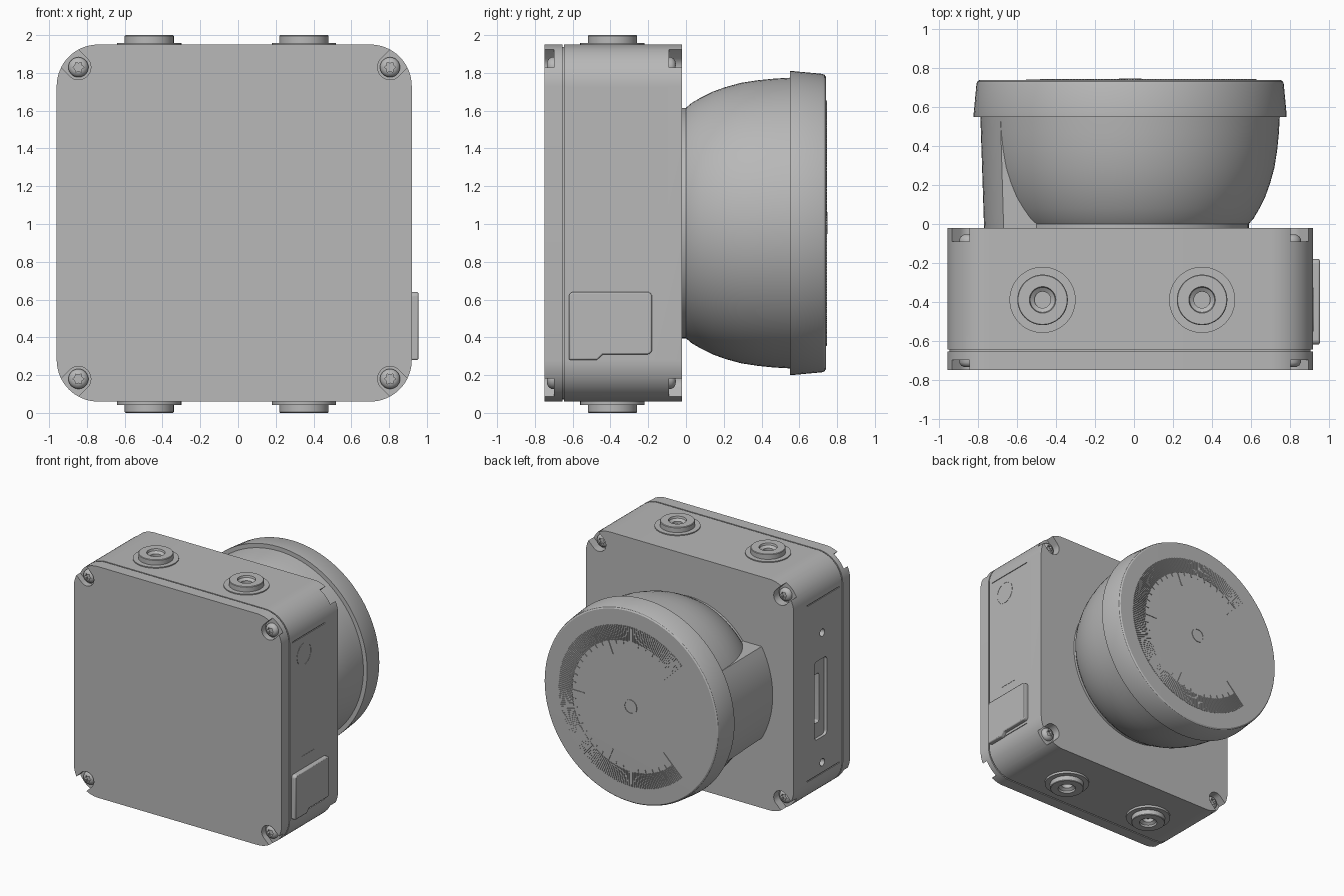
import bpy, bmesh, math
from mathutils import Vector, Matrix

if "Cube" in bpy.data.objects:
    bpy.data.objects.remove(bpy.data.objects["Cube"], do_unlink=True)

CX, CZ = -0.02, 1.005          # centre of the housing and head
HALF_W, HALF_H = 0.94, 0.945

grey = bpy.data.materials.new("housing_grey")
grey.use_nodes = True
grey.diffuse_color = (0.48, 0.48, 0.48, 1)
grey.node_tree.nodes["Principled BSDF"].inputs["Base Color"].default_value = (0.48, 0.48, 0.48, 1)
parts = []


def finish(name, bm):
    bmesh.ops.recalc_face_normals(bm, faces=bm.faces)
    mesh = bpy.data.meshes.new(name)
    bm.to_mesh(mesh)
    bm.free()
    mesh.materials.append(grey)
    ob = bpy.data.objects.new(name, mesh)
    bpy.context.collection.objects.link(ob)
    parts.append(ob)
    return ob


def prism(name, pts, axis, a, b, end_pts=None):
    """Extrude a 2D outline along x (outline y,z) or y (outline x,z)."""
    bm = bmesh.new()

    def ring(outline, h):
        return [bm.verts.new((h, p, q) if axis == "x" else (p, h, q)) for p, q in outline]
    lo, hi = ring(pts, a), ring(end_pts or pts, b)
    bm.faces.new(lo)
    bm.faces.new(hi)
    for i in range(len(lo)):
        j = (i + 1) % len(lo)
        bm.faces.new((lo[i], lo[j], hi[j], hi[i]))
    return finish(name, bm)


def rounded(cx, cy, w, h, r, seg=10):
    pts = []
    for k, (sx, sy) in enumerate(((1, 1), (-1, 1), (-1, -1), (1, -1))):
        for i in range(seg + 1):
            t = math.pi / 2 * (k + i / seg)
            pts.append((cx + sx * (w - r) + r * math.cos(t), cy + sy * (h - r) + r * math.sin(t)))
    return pts


def circle(cx, cy, r, seg=32):
    return [(cx + r * math.cos(2 * math.pi * i / seg), cy + r * math.sin(2 * math.pi * i / seg))
            for i in range(seg)]


def lathe(name, profile, origin, direction, seg=48):
    """Turn (radius, height) points about an axis; ends close at the axis."""
    rot = Vector((0, 0, 1)).rotation_difference(Vector(direction)).to_matrix()
    bm = bmesh.new()
    rows = []
    for r, h in profile:
        n = 1 if r == 0 else seg
        rows.append([bm.verts.new(Vector(origin) + rot @ Vector(
            (r * math.cos(2 * math.pi * i / seg), r * math.sin(2 * math.pi * i / seg), h)))
            for i in range(n)])
    for u, v in zip(rows, rows[1:]):
        for i in range(seg):
            j = (i + 1) % seg
            quad = [u[i % len(u)], u[j % len(u)], v[j % len(v)], v[i % len(v)]]
            bm.faces.new(list(dict.fromkeys(quad)))
    return finish(name, bm)


def cut(target, cutters):
    """Subtract the cutters, bake the result and remove them."""
    for c in cutters:
        c.hide_render = True
        m = target.modifiers.new("cut", "BOOLEAN")
        m.operation, m.object, m.solver = "DIFFERENCE", c, "EXACT"
    dg = bpy.context.evaluated_depsgraph_get()
    dg.update()
    mesh = bpy.data.meshes.new_from_object(target.evaluated_get(dg))
    target.modifiers.clear()
    target.data = mesh
    for c in cutters:
        parts.remove(c)
        bpy.data.objects.remove(c, do_unlink=True)


# Housing: deep body, seam core and front lid
outline = rounded(CX, CZ, HALF_W, HALF_H, 0.22, 16)
body = prism("housing_body", outline, "y", -0.645, -0.02)
prism("seam_core", rounded(CX, CZ, HALF_W - 0.012, HALF_H - 0.012, 0.21, 16), "y", -0.66, -0.63)
lid = prism("front_lid", outline, "y", -0.75, -0.655)

# Corner notches, open towards the outer corner
corners = [(sx, sz) for sx in (-1, 1) for sz in (-1, 1)]
screw_at = {c: (CX + c[0] * 0.825, CZ + c[1] * 0.825) for c in corners}


def notch(c, a, b):
    x, z = screw_at[c]
    ang = math.atan2(c[1], c[0])
    pts = [(0.3, -0.066)] + [(0.066 * math.cos(t), 0.066 * math.sin(t)) for t in
                             [-math.pi / 2 - math.pi * i / 16 for i in range(17)]] + [(0.3, 0.066)]
    return prism("notch_cutter", [(x + p * math.cos(ang) - q * math.sin(ang),
                                   z + p * math.sin(ang) + q * math.cos(ang)) for p, q in pts], "y", a, b)


cut(lid, [notch(c, -0.8, -0.70) for c in corners])

# Right-hand connector slot, holes and panel lines
body_cutters = [notch(c, -0.09, 0.03) for c in corners]
left_face = CX - HALF_W
body_cutters.append(prism("slot_cutter", rounded(-0.37, 0.9, 0.08, 0.32, 0.03), "x", left_face - 0.05, left_face + 0.025))
for z in (0.37, 1.43):
    body_cutters.append(prism("hole_cutter", circle(-0.39, z, 0.03), "x", left_face - 0.05, left_face + 0.05))
for x in (left_face, CX + HALF_W):
    for z in (0.285, 1.72):
        body_cutters.append(prism("line_cutter", rounded(-0.4, z, 0.21, 0.004, 0.002, 2), "x", x - 0.006, x + 0.006))
cut(body, body_cutters)
cut(body, [prism("port_cutter", rounded(-0.35, 0.9, 0.03, 0.2, 0.015), "x", left_face - 0.05, left_face + 0.08)])

# Screws with six-pointed sockets
for front in (True, False):
    floor, d = (-0.70, -1) if front else (-0.09, 1)
    for c in corners:
        x, z = screw_at[c]
        screw = lathe("front_screw" if front else "back_screw",
                      [(0, -0.01), (0.053, -0.01), (0.053, 0.012), (0.045, 0.026), (0.03, 0.035), (0, 0.038)],
                      (x, floor, z), (0, d, 0), 32)
        star = [(x + r * math.cos(i * math.pi / 6), z + r * math.sin(i * math.pi / 6))
                for i, r in enumerate([0.03, 0.02] * 6)]
        cut(screw, [prism("socket_cutter", star, "y", floor + d * 0.015, floor + d * 0.08)])

# Cable bosses above and below
boss = [(0, -0.02), (0.17, -0.02), (0.17, 0.008), (0.13, 0.008), (0.13, 0.046), (0.126, 0.05),
        (0.068, 0.05), (0.064, 0.035), (0.042, 0.02), (0.042, -0.01), (0, -0.01)]
for x in (-0.47, 0.35):
    lathe("top_boss", boss, (x, -0.39, 1.95), (0, 0, 1))
    lathe("bottom_boss", boss, (x, -0.39, 0.05), (0, 0, -1))

# Port cover with a stepped lower edge, on the left
cover = prism("port_cover", [(-0.62, 0.28), (-0.47, 0.28), (-0.44, 0.31), (-0.195, 0.31), (-0.18, 0.325),
                             (-0.18, 0.625), (-0.195, 0.64), (-0.605, 0.64), (-0.62, 0.625)],
              "x", 0.90, 0.955)
bev = cover.modifiers.new("soft_edge", "BEVEL")
bev.width, bev.segments = 0.008, 2

# Flush label marks on the left
lathe("label_circle", [(0.086, 0), (0.086, 0.002), (0.092, 0.002), (0.092, 0)], (0.92, -0.46, 1.57), (1, 0, 0))
prism("label_line", rounded(-0.33, 1.02, 0.003, 0.28, 0.002, 2), "x", 0.915, 0.922)
prism("label_foot", rounded(-0.41, 0.74, 0.08, 0.003, 0.002, 2), "x", 0.915, 0.922)

# Scanning head: bowl and outer rim
lathe("head_bowl", [(0, -0.04), (0.61, -0.04), (0.61, 0.0), (0.636, 0.03), (0.665, 0.08), (0.695, 0.14),
                    (0.72, 0.21), (0.742, 0.29), (0.756, 0.38), (0.765, 0.47), (0.77, 0.56), (0, 0.56)],
      (CX, 0, CZ), (0, 1, 0), 96)
lathe("head_rim", [(0, 0.55), (0.804, 0.55), (0.804, 0.57), (0.79, 0.72), (0.785, 0.733), (0.775, 0.74),
                   (0, 0.745)], (CX, 0, CZ), (0, 1, 0), 96)


# Support block under the rim on the blind side
def sector(r):
    arc = [math.radians(150 + 60 * i / 16) for i in range(17)]
    pts = [(CX + r * math.cos(t), CZ + r * math.sin(t)) for t in arc]
    return [(CX - 0.2, pts[0][1])] + pts + [(CX - 0.2, pts[-1][1])]


prism("support_block", sector(0.75), "y", -0.04, 0.56, sector(0.77))

# Angle scale on the head, open towards the support block
bm = bmesh.new()
for i in range(181):
    inner = 0.42 if i % 45 == 0 else (0.5 if i % 5 == 0 else 0.53)
    place = (Matrix.Translation((CX, 0.743, CZ)) @ Matrix.Rotation(math.radians(135 - i * 1.5), 4, "Y")
             @ Matrix.Translation(((inner + 0.65) / 2, 0, 0)) @ Matrix.Diagonal((0.65 - inner, 0.007, 0.007, 1)))
    bmesh.ops.create_cube(bm, size=1, matrix=place)
finish("angle_scale", bm)
lathe("centre_mark", [(0.05, 0.74), (0.05, 0.749), (0.058, 0.749), (0.058, 0.74)], (CX, 0, CZ), (0, 1, 0))

# Smooth shading with crisp edges
bpy.ops.object.select_all(action="DESELECT")
for ob in parts:
    ob.select_set(True)
bpy.context.view_layer.objects.active = body
bpy.ops.object.shade_smooth_by_angle(angle=math.radians(30))
